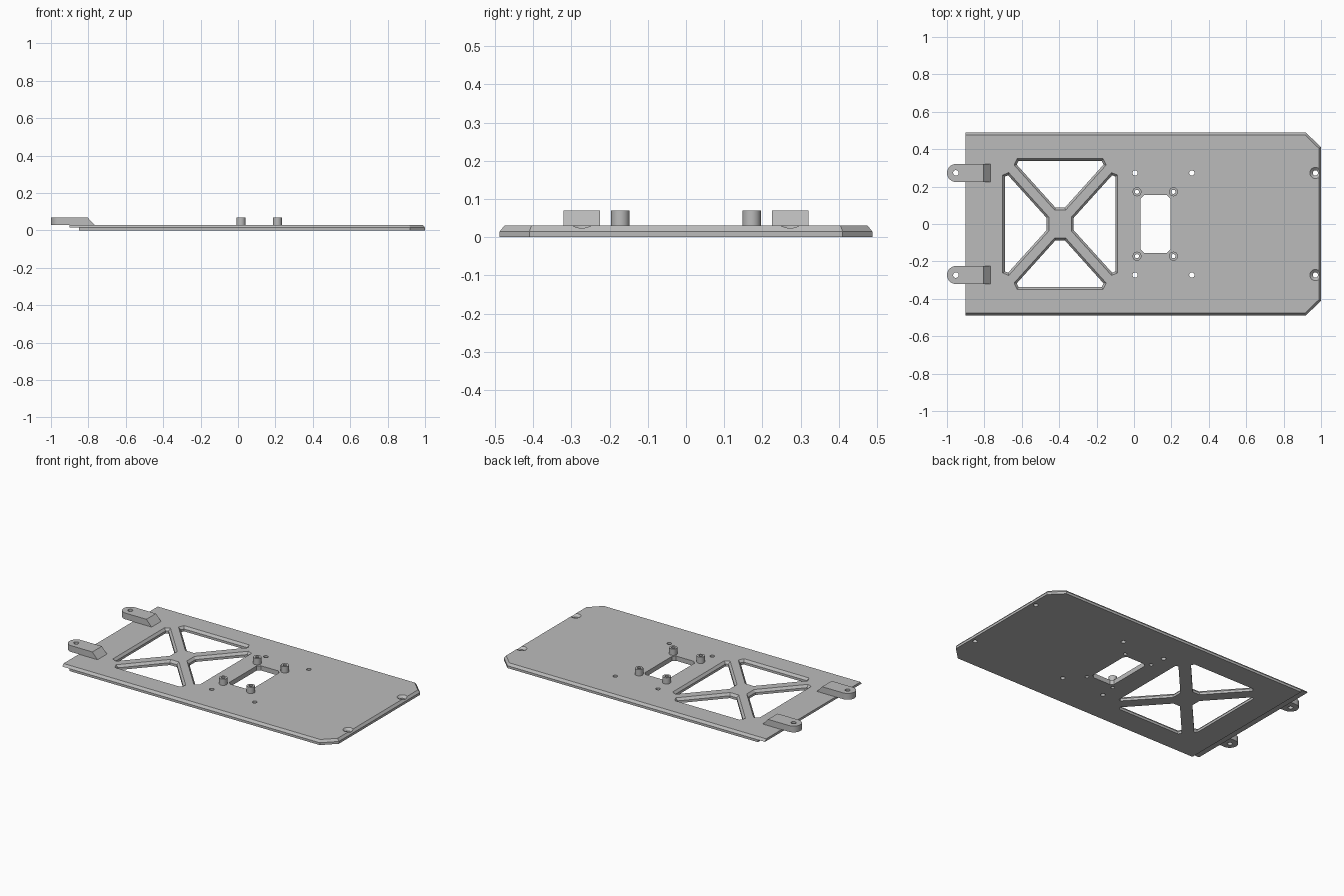
import bpy
import bmesh
from math import sin, cos, pi
from mathutils import Vector

cube = bpy.data.objects.get("Cube")
if cube:
    bpy.data.objects.remove(cube)

grey = bpy.data.materials.new("plain grey")
grey.use_nodes = True
grey.diffuse_color = (0.5, 0.5, 0.5, 1)
grey.node_tree.nodes["Principled BSDF"].inputs["Base Color"].default_value = grey.diffuse_color

TOP, MID = 0.03, 0.015      # plate top and bevel start
BEVEL = 0.012
ROW = 0.273                 # y of the hole rows and tabs


def inset(points, d):
    """Offset a counter-clockwise outline inwards by d."""
    pts = [Vector(p) for p in points]
    result = []
    for i, p in enumerate(pts):
        a = (p - pts[i - 1]).normalized()
        b = (pts[(i + 1) % len(pts)] - p).normalized()
        na, nb = Vector((-a.y, a.x)), Vector((-b.y, b.x))
        result.append(p + (na + nb) * (d / (1 + na.dot(nb))))
    return result


def loft(name, outline, levels):
    """Solid through copies of an outline; levels are (z, inset) pairs."""
    bm = bmesh.new()
    rings = [[bm.verts.new((p.x, p.y, z)) for p in inset(outline, d)] for z, d in levels]
    n = len(outline)
    for low, high in zip(rings, rings[1:]):
        for i in range(n):
            j = (i + 1) % n
            bm.faces.new((low[i], low[j], high[j], high[i]))
    bm.faces.new(rings[0][::-1])
    bm.faces.new(rings[-1])
    mesh = bpy.data.meshes.new(name)
    bm.to_mesh(mesh)
    bm.free()
    ob = bpy.data.objects.new(name, mesh)
    bpy.context.collection.objects.link(ob)
    mesh.materials.append(grey)
    return ob


def circle(x, y, r, n=32):
    return [(x + r * cos(2 * pi * i / n), y + r * sin(2 * pi * i / n)) for i in range(n)]


def box(x0, x1, y0, y1):
    return [(x0, y0), (x1, y0), (x1, y1), (x0, y1)]


def cut(ob, cutters):
    bpy.context.view_layer.objects.active = ob
    for c in cutters:
        c.hide_render = True
        mod = ob.modifiers.new("cut", "BOOLEAN")
        mod.operation, mod.solver, mod.object = "DIFFERENCE", "EXACT", c
        bpy.ops.object.modifier_apply(modifier=mod.name)
        bpy.data.objects.remove(c)


def hole(x, y, r):
    return loft("hole_cutter", circle(x, y, r), [(-0.1, 0), (0.2, 0)])


def smooth(ob):
    bpy.ops.object.select_all(action="DESELECT")
    ob.select_set(True)
    bpy.context.view_layer.objects.active = ob
    bpy.ops.object.shade_smooth_by_angle(angle=0.5)


# Base plate with bevelled top edge and clipped end corners
plate = loft("base_plate",
             [(-0.95, -0.488), (0.92, -0.488), (1, -0.41), (1, 0.41), (0.92, 0.488), (-0.95, 0.488)],
             [(0, 0), (MID, 0), (TOP, BEVEL)])
cutters = [loft("end_cutter", box(-1.2, -0.9, -1, 1), [(-0.1, 0), (0.1, 0)]),
           loft("rebate_cutter", box(-1.2, -0.85, -1, 1), [(-0.1, 0), (MID, 0)])]

# Four bevelled openings that leave the cross brace
CX = -0.395
upper = [(0.03, 0.075), (0.246, 0.315), (0.23, 0.35), (-0.23, 0.35), (-0.246, 0.315), (-0.03, 0.075)]
side = [(0.06, -0.037), (0.275, -0.275), (0.307, -0.262), (0.307, 0.262), (0.275, 0.275), (0.06, 0.037)]
opening = [(-0.1, BEVEL), (MID, BEVEL), (TOP, 0), (0.05, 0)]
for shape in (upper, side):
    for s in (1, -1):
        cutters.append(loft("opening_cutter", [(CX + s * x, s * y) for x, y in shape], opening))

# Rectangular window with clipped corners
c, x0, x1, y1 = 0.018, 0.035, 0.195, 0.154
window = [(x0 + c, -y1), (x1 - c, -y1), (x1, c - y1), (x1, y1 - c),
          (x1 - c, y1), (x0 + c, y1), (x0, y1 - c), (x0, c - y1)]
cutters.append(loft("window_cutter", window, [(-0.1, 0), (0.1, 0)]))

# Screw holes, countersunk at the far end
posts = [(x, y) for x in (0.016, 0.211) for y in (-0.172, 0.172)]
for y in (-ROW, ROW):
    cutters += [hole(x, y, 0.014) for x in (0.006, 0.309, 0.97)]
    cutters.append(loft("countersink_cutter", circle(0.97, y, 0.03),
                        [(0.014, 0.018), (TOP, 0), (0.04, 0)]))
cutters += [hole(x, y, 0.011) for x, y in posts]
cut(plate, cutters)
smooth(plate)

# Hollow standoffs around the window
for i, (x, y) in enumerate(posts):
    post = loft(f"standoff_{i + 1}", circle(x, y, 0.024), [(TOP, 0), (0.07, 0)])
    cut(post, [hole(x, y, 0.011)])
    smooth(post)

# Mounting tabs with a rounded end, an eye and a sloped heel
R = 0.048
for label, y in (("front", -ROW), ("back", ROW)):
    arc = [(-1 + R + R * cos(pi / 2 + pi * i / 16), y + R * sin(pi / 2 + pi * i / 16)) for i in range(17)]
    tab = loft(f"{label}_mounting_tab", arc + [(-0.768, y - R), (-0.768, y + R)], [(TOP, 0), (0.07, 0)])
    for v in tab.data.vertices:
        if v.co.x > -0.8 and v.co.z > 0.05:
            v.co.x = -0.805
    cut(tab, [hole(-1 + R, y, 0.015)])
    smooth(tab)
